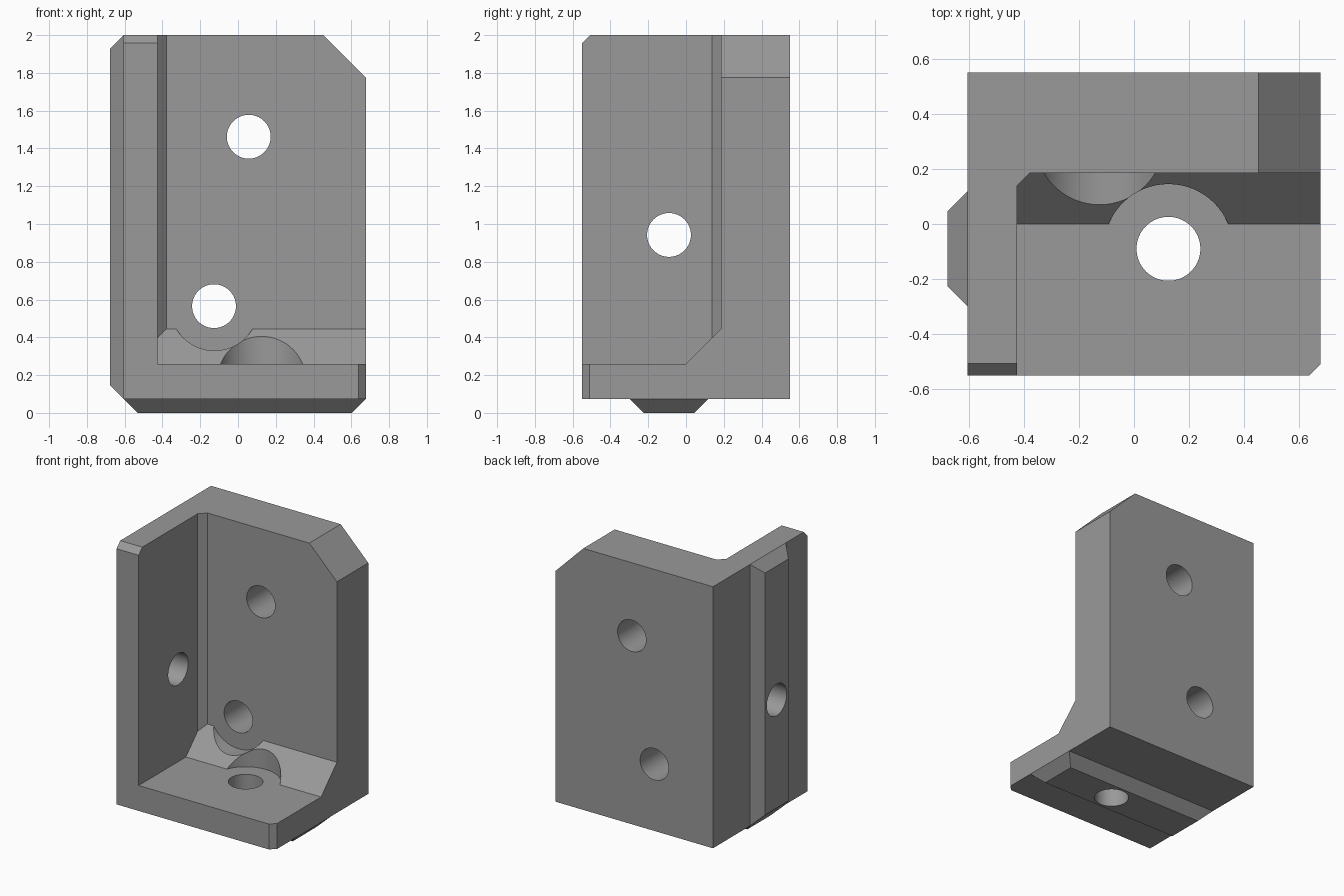
import bpy, bmesh
from mathutils import Vector, Matrix

if "Cube" in bpy.data.objects:
    bpy.data.objects.remove(bpy.data.objects["Cube"])

grey = bpy.data.materials.new("machined grey")
grey.diffuse_color = (0.32, 0.32, 0.32, 1)
grey.use_nodes = True
grey.node_tree.nodes["Principled BSDF"].inputs["Base Color"].default_value = grey.diffuse_color


def finish(bm, name):
    bmesh.ops.recalc_face_normals(bm, faces=bm.faces)
    me = bpy.data.meshes.new(name)
    bm.to_mesh(me)
    bm.free()
    me.materials.append(grey)
    ob = bpy.data.objects.new(name, me)
    bpy.context.collection.objects.link(ob)
    return ob


def box(lo, hi):
    bm = bmesh.new()
    bmesh.ops.create_cube(bm, size=1)
    lo, hi = Vector(lo), Vector(hi)
    for v in bm.verts:
        v.co = (lo + hi) / 2 + v.co * (hi - lo)
    return bm


def chamfer(bm, point, normal):
    """Slice off everything beyond a plane and cap the cut."""
    geom = bm.verts[:] + bm.edges[:] + bm.faces[:]
    cut = bmesh.ops.bisect_plane(bm, geom=geom, plane_co=point, plane_no=normal, clear_outer=True)
    edges = [e for e in cut["geom_cut"] if isinstance(e, bmesh.types.BMEdge)]
    bmesh.ops.contextual_create(bm, geom=edges)


def cylinder(axis, centre, radius, length, name):
    bm = bmesh.new()
    rot = Vector((0, 0, 1)).rotation_difference(Vector(axis)).to_matrix().to_4x4()
    bmesh.ops.create_cone(bm, cap_ends=True, segments=64, radius1=radius, radius2=radius,
                          depth=length, matrix=Matrix.Translation(centre) @ rot)
    return finish(bm, name)


def key(lo, hi, axis, name):
    """Rectangular key whose outer face is inset on all sides by its height."""
    bm = box(lo, hi)
    height = hi[axis] - lo[axis]
    mid = (Vector(lo) + Vector(hi)) / 2
    for v in bm.verts:
        if v.co[axis] < mid[axis]:
            for i in range(3):
                if i != axis:
                    v.co[i] += height if v.co[i] < mid[i] else -height
    return finish(bm, name)


def combine(target, other, operation):
    mod = target.modifiers.new(operation, "BOOLEAN")
    mod.object, mod.operation, mod.solver = other, operation, "EXACT"
    bpy.context.view_layer.objects.active = target
    bpy.ops.object.modifier_apply(modifier=mod.name)
    bpy.data.objects.remove(other)


XL, XR, Y, ZB, K = -0.605, 0.677, 0.55, 0.073, 0.072
HY = -0.09                                    # centre line of the keys

# outer block with chamfered corners
bm = box((XL, -Y, ZB), (XR, Y, 2))
chamfer(bm, (XR, 0, 1.775), (1, 0, 1))
chamfer(bm, (XR, -0.51, 0), (1, -1, 0))
chamfer(bm, (0, -Y, 1.957), (0, -1, 1))
bracket = finish(bm, "corner_bracket")

# open pocket, leaving a back wall, side wall, floor and sloped inner corners
bm = box((-0.425, -1, 0.26), (1, 0.185, 2.5))
chamfer(bm, (0, 0, 0.26), (0, 1, -1))
chamfer(bm, (-0.425, 0.138, 0), (-1, 1, 0))
combine(bracket, finish(bm, "pocket"), "DIFFERENCE")

# locating keys on the outside of the side wall and the floor
combine(bracket, key((XL - K, HY - 0.208, ZB), (XL, HY + 0.208, 2), 0, "side_key"), "UNION")
combine(bracket, key((XL, HY - 0.208, 0), (XR, HY + 0.208, ZB), 2, "floor_key"), "UNION")

# clearance for screw heads through the sloped inner corner
combine(bracket, cylinder((0, 1, 0), (-0.125, -0.015, 0.565), 0.235, 0.4, "back_clearance"), "DIFFERENCE")
combine(bracket, cylinder((0, 0, 1), (0.125, HY, 0.46), 0.235, 0.4, "floor_clearance"), "DIFFERENCE")

# screw holes
for axis, centre in (((0, 1, 0), (0.057, 0.4, 1.462)), ((0, 1, 0), (-0.127, 0.4, 0.565)),
                     ((1, 0, 0), (-0.6, HY, 0.942)), ((0, 0, 1), (0.125, HY, 0.1))):
    combine(bracket, cylinder(axis, centre, 0.116, 0.6, "screw_hole"), "DIFFERENCE")

# smooth hole walls, crisp edges elsewhere
bracket.select_set(True)
bpy.context.view_layer.objects.active = bracket
bpy.ops.object.shade_smooth_by_angle(angle=0.5)
